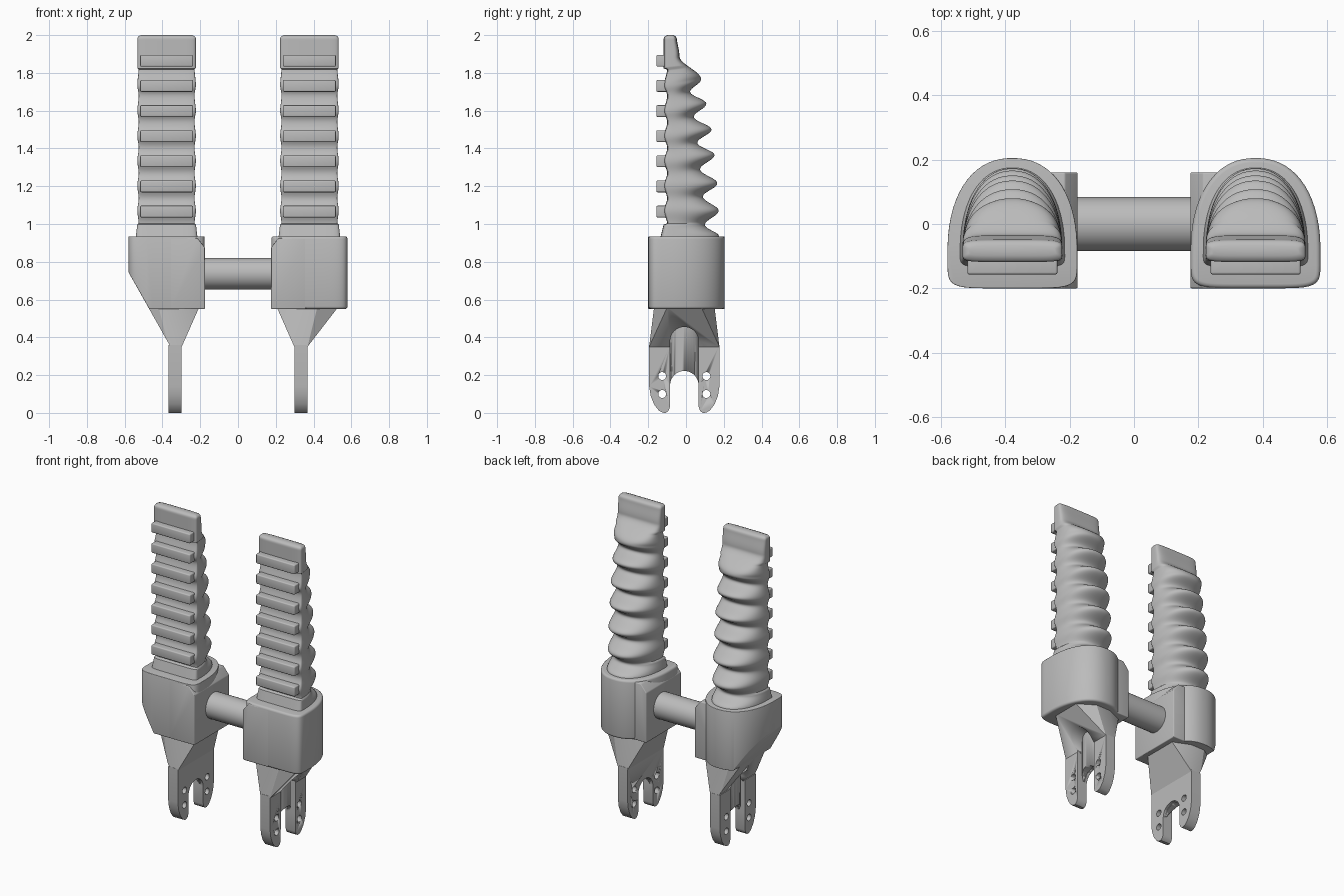
import bpy, bmesh, math

if "Cube" in bpy.data.objects:
    bpy.data.objects.remove(bpy.data.objects["Cube"], do_unlink=True)

CX = 0.378          # finger axis distance from the middle
FORK_Y = -0.009     # fork centre line

grey = bpy.data.materials.new("plain grey")
grey.use_nodes = True
grey.diffuse_color = (0.5, 0.5, 0.5, 1)
grey.node_tree.nodes["Principled BSDF"].inputs["Base Color"].default_value = (0.5, 0.5, 0.5, 1)


def finish(bm, name, bevel=0, angle=35):
    bmesh.ops.recalc_face_normals(bm, faces=bm.faces)
    mesh = bpy.data.meshes.new(name)
    bm.to_mesh(mesh)
    bm.free()
    ob = bpy.data.objects.new(name, mesh)
    bpy.context.collection.objects.link(ob)
    mesh.materials.append(grey)
    bpy.ops.object.select_all(action="DESELECT")
    ob.select_set(True)
    bpy.context.view_layer.objects.active = ob
    if bevel:
        mod = ob.modifiers.new("bevel", "BEVEL")
        mod.width, mod.segments, mod.limit_method = bevel, 3, "ANGLE"
        bpy.ops.object.modifier_apply(modifier=mod.name)
    bpy.ops.object.shade_smooth_by_angle(angle=math.radians(angle))
    return ob


def cut(ob, cutters):
    bpy.context.view_layer.objects.active = ob
    for c in cutters:
        mod = ob.modifiers.new("cut", "BOOLEAN")
        mod.operation, mod.solver, mod.object = "DIFFERENCE", "EXACT", c
        bpy.ops.object.modifier_apply(modifier=mod.name)


def box(bm, x0, x1, y0, y1, z0, z1):
    for v in bmesh.ops.create_cube(bm, size=1)["verts"]:
        v.co = ((x0 + x1) / 2 + v.co.x * (x1 - x0), (y0 + y1) / 2 + v.co.y * (y1 - y0),
                (z0 + z1) / 2 + v.co.z * (z1 - z0))


def d_ring(cx, a, yc, yf, yb, n, count=64):
    """Rounded D outline: squarish in front, arched behind."""
    pts = []
    for i in range(count):
        t = math.tau * (i + 0.5) / count
        c, s = math.cos(t), math.sin(t)
        e = 2 / (n if s > 0 else 6)
        depth = yb - yc if s > 0 else yc - yf
        pts.append((cx + a * math.copysign(abs(c) ** e, c),
                    yc + depth * math.copysign(abs(s) ** e, s)))
    return pts


def loft(bm, rings):
    rows = [[bm.verts.new(p) for p in r] for r in rings]
    for r, q in zip(rows, rows[1:]):
        for i in range(len(r)):
            j = (i + 1) % len(r)
            bm.faces.new((r[i], r[j], q[j], q[i]))
    bm.faces.new(rows[0])
    bm.faces.new(rows[-1])


def yz_prism(bm, outline, x0, x1):
    loft(bm, [[(x, y, z) for y, z in outline] for x in (x0, x1)])


def arch(top, bottom, r=0.075):
    """Upright slot outline with a round top."""
    arc = [(FORK_Y + r * math.cos(k * math.pi / 20), top - r + r * math.sin(k * math.pi / 20))
           for k in range(21)]
    return [(FORK_Y + r, bottom)] + arc + [(FORK_Y - r, bottom)]


# Back silhouette of a finger: height and depth of each bulge and valley
KEYS = [(0.90, 0.185), (0.935, 0.175), (0.995, 0.10), (1.07, 0.173), (1.145, 0.09),
        (1.215, 0.166), (1.29, 0.075), (1.365, 0.151), (1.43, 0.06), (1.50, 0.135),
        (1.567, 0.042), (1.637, 0.108), (1.70, 0.022), (1.765, 0.08), (1.89, -0.035), (2.0, -0.05)]


def back(z):
    for (z0, y0), (z1, y1) in zip(KEYS, KEYS[1:]):
        if z <= z1:
            t = (z - z0) / (z1 - z0)
            return y0 + (y1 - y0) * (0.5 - 0.5 * math.cos(math.pi * t))
    return KEYS[-1][1]


def finger(s, side):
    bm = bmesh.new()
    rings = []
    steps = 170
    for i in range(steps + 1):
        z = 0.90 + 1.1 * i / steps
        yb = back(z)
        tip = min(1, max(0, (z - 1.77) / 0.12))
        # front grooves follow the bulges behind
        middle = 0.133 - 0.005 * (1.9 - z) if z < 1.8 else 0.2
        phase = math.cos(math.tau * (z - 1.765) / 0.139) if 1.0 < z < 1.835 else 1
        w = 0.5 + 0.5 * phase
        flare = max(0, 1 - (z - 0.9) / 0.1)
        edge = 0.02 - math.sqrt(max(0, 0.0004 - max(0, z - 1.98) ** 2))
        a = 0.148 + 0.007 * w + 0.012 * flare - edge
        yf = -0.10 - 0.018 * w - 0.025 * flare
        ring = d_ring(s * CX, a, -0.085, yf + edge, yb - edge * 0.9, 2.2 + 3 * tip)
        fade = min(1, max(0, (1.97 - z) / 0.2)) * max(0, z - 1.05) / 0.7
        rings.append([(x, y, z - 0.032 * fade * min(1, max(0, (yb - y) / 0.2))) for x, y in ring])
    loft(bm, rings)
    finish(bm, side + "_finger", angle=50)
    # Raised pads down the front
    bm = bmesh.new()
    for k in range(7):
        z = 1.066 + 0.133 * k
        box(bm, s * CX - 0.14, s * CX + 0.14, -0.157, -0.09, z - 0.031, z + 0.031)
    finish(bm, side + "_finger_pads", 0.007)


def slope_cut(bm):
    """Slanting outer underside, on the right assembly only."""
    geom = bm.verts[:] + bm.edges[:] + bm.faces[:]
    bmesh.ops.bisect_plane(bm, geom=geom, plane_co=(-0.58, 0, 0.745),
                           plane_no=(-0.195, 0, -0.11), clear_outer=True)
    bmesh.ops.holes_fill(bm, edges=[e for e in bm.edges if e.is_boundary])


def socket(s, side):
    bm = bmesh.new()
    ring = d_ring(s * CX, 0.202, -0.09, -0.20, 0.205, 2.25)
    loft(bm, [[(x, y, z) for x, y in ring] for z in (0.55, 0.935)])
    if s < 0:
        slope_cut(bm)
    finish(bm, side + "_socket", 0.014)
    # Squared inner block that takes the rod, with a bevelled top
    bm = bmesh.new()
    for x, z in ((0.175, 0.55), (0.175, 0.875), (0.215, 0.925), (0.36, 0.925), (0.36, 0.55)):
        for y in (-0.2, 0.16):
            bm.verts.new((s * x, y, z))
    bmesh.ops.convex_hull(bm, input=bm.verts[:])
    bmesh.ops.dissolve_limit(bm, angle_limit=0.02, verts=bm.verts[:], edges=bm.edges[:])
    finish(bm, side + "_socket_block", 0.005)


def fork(s, side):
    x0, x1 = 0.298, 0.368
    # Two-pronged plate
    half = [(0.186, 0.36), (0.186, 0.14), (0.178, 0.09), (0.16, 0.045), (0.135, 0.012),
            (0.115, 0.001), (0.098, 0), (0.084, 0.01), (0.076, 0.032)]
    outline = [(FORK_Y + y, z) for y, z in half] + arch(0.222, 0.06)[1:-1]
    outline += [(FORK_Y - y, z) for y, z in reversed(half)]
    bm = bmesh.new()
    yz_prism(bm, outline, s * x0, s * x1)
    plate = finish(bm, side + "_fork_plate")
    # Flare that widens into the socket
    bm = bmesh.new()
    for x in (x0, x1):
        for y in (-0.195, 0.177):
            bm.verts.new((s * x, y, 0.35))
    for x, y in ((0.32, 0.16), (0.42, 0.16), (0.53, 0.09), (0.205, 0.11)):
        for m in (-1, 1):
            bm.verts.new((s * x, FORK_Y + m * y, 0.56))
    bmesh.ops.convex_hull(bm, input=bm.verts[:])
    if s < 0:
        slope_cut(bm)
    flare = finish(bm, side + "_fork_flare", angle=25)
    # Cutters: outer pocket and pin holes
    bm = bmesh.new()
    yz_prism(bm, arch(0.455, 0.1), s * 0.315, s * 0.7)
    pocket = finish(bm, "pocket_cutter")
    bm = bmesh.new()
    for y in (-0.117, 0.117):
        for z in (0.1, 0.195):
            pin = [(FORK_Y + y + 0.021 * math.cos(k * math.tau / 20),
                    z + 0.021 * math.sin(k * math.tau / 20)) for k in range(20)]
            yz_prism(bm, pin, s * 0.2, s * 0.5)
    pins = finish(bm, "pin_cutter")
    cut(plate, [pocket, pins])
    cut(flare, [pocket])
    # Rounded column inside the pocket
    bm = bmesh.new()
    loft(bm, [[(s * 0.318 + 0.045 * math.cos(k * math.tau / 32) * (s * math.cos(k * math.tau / 32) > 0),
                FORK_Y + 0.075 * math.sin(k * math.tau / 32), z) for k in range(32)]
              for z in (0.147, 0.5)])
    bmesh.ops.remove_doubles(bm, verts=bm.verts[:], dist=0.0001)
    column = finish(bm, side + "_fork_column")
    bm = bmesh.new()
    yz_prism(bm, arch(0.222, 0.0, 0.0752), s * 0.2, s * 0.7)
    slot = finish(bm, "slot_cutter")
    cut(column, [slot])
    for c in (pocket, pins, slot):
        bpy.data.objects.remove(c, do_unlink=True)


for s, side in ((1, "left"), (-1, "right")):
    finger(s, side)
    socket(s, side)
    fork(s, side)

# Rod joining the two sockets
bm = bmesh.new()
rod = [(0.084 * math.cos(k * math.tau / 48), 0.737 + 0.084 * math.sin(k * math.tau / 48))
       for k in range(48)]
yz_prism(bm, rod, -0.25, 0.25)
finish(bm, "cross_rod")
